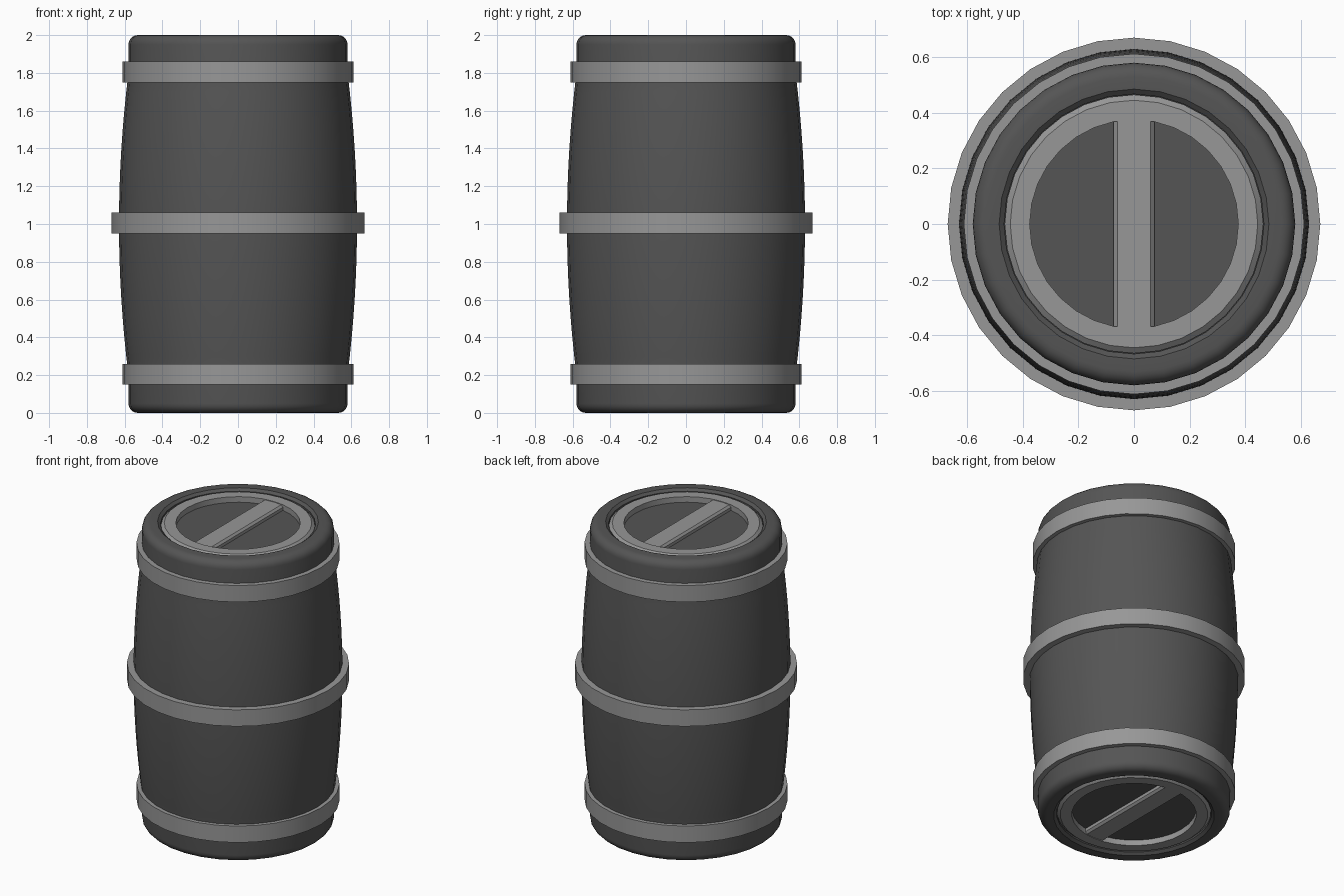
import bpy
import bmesh
from math import pi, sin, cos

if "Cube" in bpy.data.objects:
    bpy.data.objects.remove(bpy.data.objects["Cube"])

SIDES = 32


def make_material(name, grey):
    mat = bpy.data.materials.new(name)
    mat.use_nodes = True
    color = (grey, grey, grey, 1)
    mat.diffuse_color = color
    bsdf = mat.node_tree.nodes["Principled BSDF"]
    bsdf.inputs["Base Color"].default_value = color
    bsdf.inputs["Roughness"].default_value = 0.7
    return mat


dark = make_material("dark grey", 0.09)
light = make_material("light grey", 0.31)


def finish(name, bm, mat):
    bmesh.ops.recalc_face_normals(bm, faces=bm.faces)
    mesh = bpy.data.meshes.new(name)
    bm.to_mesh(mesh)
    bm.free()
    mesh.materials.append(mat)
    obj = bpy.data.objects.new(name, mesh)
    bpy.context.collection.objects.link(obj)
    bpy.ops.object.select_all(action='DESELECT')
    obj.select_set(True)
    bpy.context.view_layer.objects.active = obj
    bpy.ops.object.shade_smooth_by_angle(angle=pi / 6)
    return obj


def lathe(name, profile, mat, closed=False):
    """Spin (radius, height) points around the z axis."""
    bm = bmesh.new()
    verts = [bm.verts.new((r, 0, z)) for r, z in profile]
    edges = [bm.edges.new(pair) for pair in zip(verts, verts[1:])]
    if closed:
        edges.append(bm.edges.new((verts[-1], verts[0])))
    bmesh.ops.spin(bm, geom=verts + edges, axis=(0, 0, 1), cent=(0, 0, 0),
                   angle=2 * pi, steps=SIDES, use_merge=True)
    bmesh.ops.remove_doubles(bm, verts=bm.verts, dist=0.0001)
    return finish(name, bm, mat)


# Barrel body: recessed lid, rounded rim, bulging wall, mirrored below
FILLET = 0.05
half = [(0, 0.955), (0.467, 0.955), (0.467, 0.985), (0.485, 1.0)]
for i in range(6):
    a = pi / 2 * (1 - i / 5)
    half.append((0.53 + FILLET * cos(a), 0.95 + FILLET * sin(a)))
for i in range(8):
    t = 1 - i / 8
    half.append((0.58 + 0.05 * (1 - t * t), 0.8 * t))
profile = [(r, 1 + h) for r, h in half] + [(0.63, 1.0)]
profile += [(r, 1 - h) for r, h in reversed(half)]
lathe("barrel_body", profile, dark)

# Hoops around the body
for name, radius, inner, z in (("lower_hoop", 0.612, 0.56, 0.15),
                               ("middle_hoop", 0.67, 0.61, 0.95),
                               ("upper_hoop", 0.612, 0.56, 1.75)):
    lathe(name, [(inner, z), (radius, z), (radius, z + 0.11),
                 (inner, z + 0.11)], light, closed=True)

# Lid ring and chamfered handle bar at each end
ring = [(0.375, 0.95), (0.375, 0.992), (0.445, 0.992),
        (0.465, 0.975), (0.465, 0.95)]
bar = [(-0.073, 0.95), (-0.073, 0.975), (-0.06, 0.988),
       (0.06, 0.988), (0.073, 0.975), (0.073, 0.95)]
for end, sign in (("top", 1), ("bottom", -1)):
    lathe(end + "_lid_ring", [(r, 1 + sign * h) for r, h in ring],
          light, closed=True)
    bm = bmesh.new()
    face = bm.faces.new([bm.verts.new((x, -0.385, 1 + sign * h))
                         for x, h in bar])
    out = bmesh.ops.extrude_face_region(bm, geom=[face], use_keep_orig=True)
    moved = [v for v in out["geom"] if isinstance(v, bmesh.types.BMVert)]
    bmesh.ops.translate(bm, verts=moved, vec=(0, 0.77, 0))
    finish(end + "_handle_bar", bm, light)
